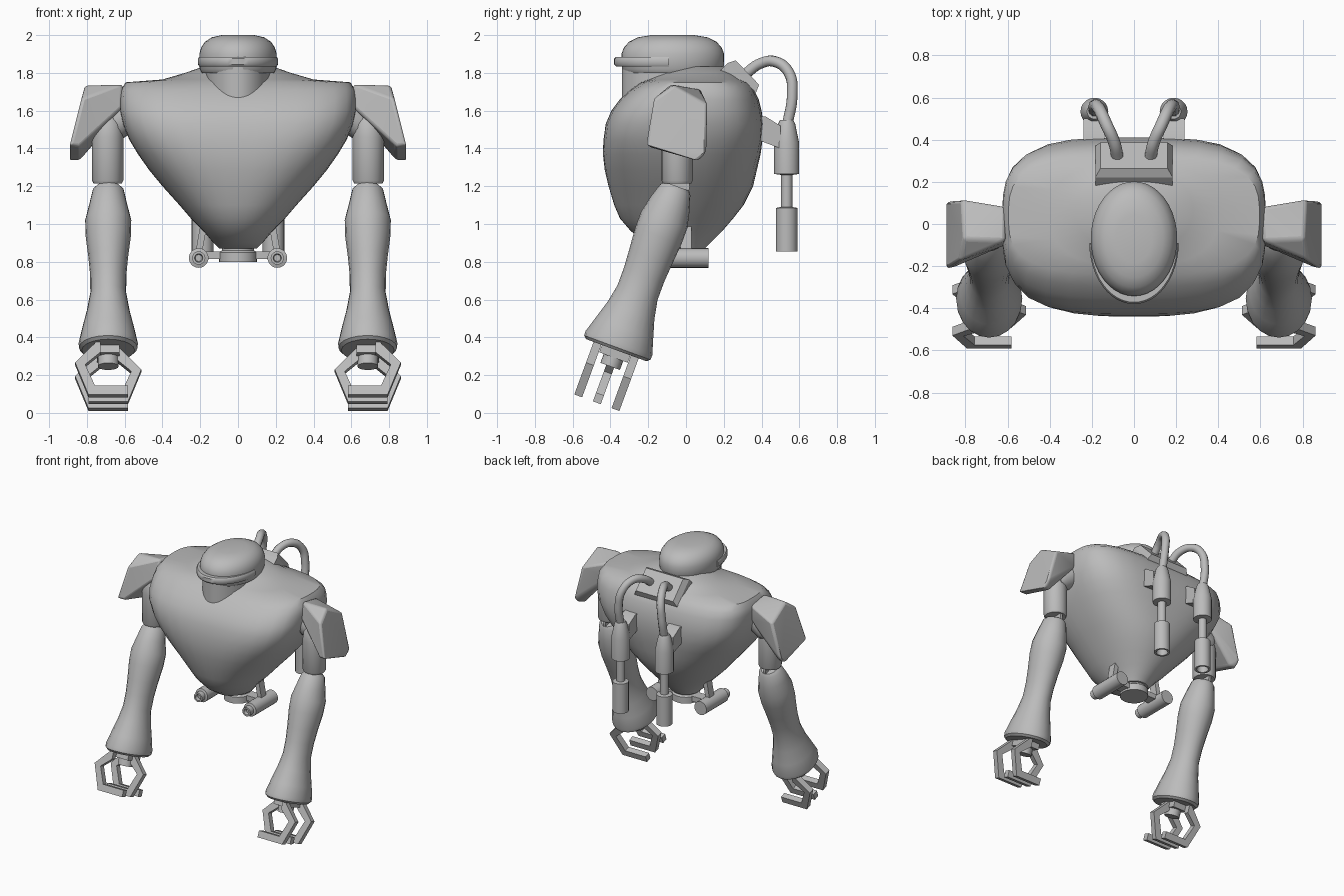
import bpy, bmesh, math
from mathutils import Vector

if "Cube" in bpy.data.objects:
    bpy.data.objects.remove(bpy.data.objects["Cube"])

grey = bpy.data.materials.new("plain_grey")
grey.diffuse_color = (0.5, 0.5, 0.5, 1)
grey.use_nodes = True
grey.node_tree.nodes["Principled BSDF"].inputs["Base Color"].default_value = grey.diffuse_color


def finish(name, bm, mirror=False, bevel=0, angle=40):
    """Turn a bmesh into a shaded object, with optional bevel and x mirror."""
    bmesh.ops.recalc_face_normals(bm, faces=bm.faces[:])
    me = bpy.data.meshes.new(name)
    bm.to_mesh(me)
    bm.free()
    ob = bpy.data.objects.new(name, me)
    bpy.context.collection.objects.link(ob)
    me.materials.append(grey)
    bpy.ops.object.select_all(action='DESELECT')
    ob.select_set(True)
    bpy.context.view_layer.objects.active = ob
    bpy.ops.object.shade_smooth_by_angle(angle=math.radians(angle))
    if bevel:
        b = ob.modifiers.new("bevel", 'BEVEL')
        b.width, b.segments, b.limit_method = bevel, 3, 'ANGLE'
        b.angle_limit = math.radians(25)
    if mirror:
        ob.modifiers.new("mirror", 'MIRROR')
    return ob


def loft(name, rings, **kw):
    """Skin a list of closed rings and cap both ends."""
    bm = bmesh.new()
    vs = [[bm.verts.new(p) for p in r] for r in rings]
    n = len(vs[0])
    for a, b in zip(vs, vs[1:]):
        for i in range(n):
            j = (i + 1) % n
            bm.faces.new((a[i], a[j], b[j], b[i]))
    bm.faces.new(vs[0])
    bm.faces.new(vs[-1])
    return finish(name, bm, **kw)


def oval(cx, cy, z, rx, ry, power=2, n=40):
    """Horizontal superellipse ring."""
    pts = []
    for i in range(n):
        c, s = math.cos(math.tau * i / n), math.sin(math.tau * i / n)
        k = (abs(c) ** power + abs(s) ** power) ** (-1 / power)
        pts.append((cx + rx * c * k, cy + ry * s * k, z))
    return pts


def spindle(name, start, axis, prof, u=(1, 0, 0), n=20, **kw):
    """Round part along an axis; prof holds (distance, radius[, second radius])."""
    start, d, u = Vector(start), Vector(axis).normalized(), Vector(u)
    w = d.cross(u)
    rings = [[start + d * p[0] + u * p[1] * math.cos(math.tau * i / n)
              + w * p[-1] * math.sin(math.tau * i / n) for i in range(n)] for p in prof]
    return loft(name, rings, **kw)


def hull(name, pts, **kw):
    bm = bmesh.new()
    for p in pts:
        bm.verts.new(p)
    r = bmesh.ops.convex_hull(bm, input=bm.verts[:])
    bmesh.ops.delete(bm, geom=list({g for g in r["geom_interior"] + r["geom_unused"]
                                    if isinstance(g, bmesh.types.BMVert)}), context='VERTS')
    bmesh.ops.dissolve_limit(bm, angle_limit=0.05, verts=bm.verts[:], edges=bm.edges[:])
    return finish(name, bm, **kw)


def box(name, x0, x1, y0, y1, z0, z1, **kw):
    return hull(name, [(x, y, z) for x in (x0, x1) for y in (y0, y1) for z in (z0, z1)], **kw)


# torso: z, half width, front y, back y, squareness
torso = [(0.87, .10, -.10, .10, 2), (0.90, .13, -.20, .13, 2), (0.96, .18, -.29, .19, 2.1),
         (1.03, .25, -.35, .25, 2.2), (1.10, .31, -.38, .305, 2.3), (1.20, .40, -.41, .355, 2.5),
         (1.285, .47, -.43, .375, 2.7), (1.37, .53, -.44, .395, 3), (1.445, .575, -.437, .405, 3.3),
         (1.53, .61, -.425, .41, 3.5), (1.60, .625, -.395, .40, 3.5), (1.66, .625, -.35, .385, 3.5),
         (1.71, .62, -.295, .36, 3.5), (1.75, .595, -.24, .32, 3.2), (1.765, .40, -.20, .29, 2.6),
         (1.80, .28, -.13, .26, 2.2), (1.835, .18, -.05, .20, 2)]
loft("torso", [oval(0, (f + b) / 2, z, hx, (b - f) / 2, p) for z, hx, f, b, p in torso])

# head dome, neck column and visor band
head = [(1.80, .93), (1.82, .99), (1.90, 1), (1.935, .95), (1.965, .85), (1.988, .68), (2.0, .42)]
loft("head_dome", [oval(0, -.07, z, .205 * k, .272 * k) for z, k in head])
loft("neck_column", [oval(0, -.08, z, .17, .26) for z in (1.6, 1.83)])
visor = []
for z, k in ((1.835, .97), (1.845, 1), (1.875, 1), (1.885, .97)):
    visor.append([(.212 * k * math.cos(a), -.09 + .29 * k * math.sin(a), z)
                  for a in (math.pi + math.pi * i / 24 for i in range(25))])
loft("visor_band", visor)

# shoulders
hull("shoulder_pad", [(.83, -.175, 1.66), (.81, -.07, 1.735), (.82, .115, 1.635),
                      (.89, -.215, 1.42), (.89, .06, 1.335), (.89, .11, 1.37),
                      (.84, -.20, 1.41), (.84, .06, 1.335), (.61, -.08, 1.74),
                      (.61, .08, 1.71), (.61, -.10, 1.62), (.61, .08, 1.60)],
     bevel=.022, mirror=True)
spindle("shoulder_joint", (.52, -.02, 1.62), (.17, 0, -.12), [(0, .09), (.2, .085), (.24, .06)],
        u=(0, 1, 0), mirror=True)

# arms
spindle("upper_arm", (.69, -.047, 1.58), (0, 0, -1),
        [(0, .05), (.05, .078), (.12, .083), (.35, .083), (.365, .075)], mirror=True)
spindle("elbow", (.678, -.05, 1.20), (1, 0, 0), [(0, .07), (.02, .07)], u=(0, 1, 0), mirror=True)
ARM, END = Vector((0, -.345, -.94)).normalized(), Vector((.687, -.367, .34))
spindle("forearm", (.687, -.05, 1.20), ARM,
        [(0, .06, .07), (.02, .082, .085), (.10, .10, .11), (.19, .122, .13), (.28, .12, .13),
         (.40, .105, .12), (.50, .096, .113), (.60, .095, .113), (.70, .113, .132),
         (.80, .138, .162), (.885, .157, .188), (.91, .155, .187), (.925, .14, .17)], mirror=True)
spindle("wrist", END - ARM * .04, ARM, [(0, .055), (.14, .055)], mirror=True)

# hands: points in (across, along the arm, front to back)
ACROSS, DEPTH = Vector((1, 0, 0)), Vector((0, .94, -.345)).normalized()


def hand_point(a, v, w):
    return END + ACROSS * a + ARM * v + DEPTH * w


hull("palm", [hand_point(a, v, w) for a in (-.06, .06) for v in (-.03, .05) for w in (-.08, .08)],
     mirror=True)
hook = [(.04, -.02), (.075, .02), (.175, .125), (.105, .305), (-.105, .305),
        (-.105, .255), (.07, .255), (.122, .135), (.04, .065)]
for name, side, w in (("front_finger", 1, -.105), ("thumb", -1, 0), ("rear_finger", 1, .105)):
    loft(name, [[hand_point(a * side, v, w + o) for a, v in hook] for o in (-.022, .022)],
         mirror=True, angle=20)

# waist socket and side thrusters
spindle("waist_socket", (0, 0, .80), (0, 0, 1), [(0, .10), (.05, .10), (.06, .085), (.09, .085)], n=28)
box("waist_bar", -.19, .19, -.03, .05, .815, .855)
spindle("waist_thruster", (.208, .12, .82), (0, -1, 0),
        [(0, .052), (.27, .052), (.275, .035), (.315, .035), (.315, .022), (.29, .018)], mirror=True)
hull("thruster_strut", [(x + dx, y, z) for x, z in ((.165, .99), (.19, .85))
                        for dx in (0, .035) for y in (-.03, .03)], mirror=True)

# back plate, tilted up and back
along, out = Vector((0, .69, -.72)), Vector((0, .72, .69))
back = Vector((0, .325, 1.802))


def plate(hx, hy, t):
    return [back + Vector((x, 0, 0)) + along * y + out * t
            for x, y in ((-hx, -hy), (hx, -hy), (hx, hy), (-hx, hy))]


loft("back_plate", [plate(.183, .108, -.12), plate(.183, .108, -.04), plate(.16, .09, 0)], angle=20)

# exhaust hoses, canisters and brackets
for s in (1, -1):
    cu = bpy.data.curves.new("hose", 'CURVE')
    cu.dimensions, cu.bevel_depth, cu.bevel_resolution = '3D', .029, 3
    cu.use_fill_caps = True
    sp = cu.splines.new('BEZIER')
    path = [(.077, .31, 1.79), (.095, .39, 1.848), (.13, .47, 1.86), (.165, .545, 1.80),
            (.185, .562, 1.68), (.188, .535, 1.52)]
    sp.bezier_points.add(len(path) - 1)
    for bp, (x, y, z) in zip(sp.bezier_points, path):
        bp.co = (x * s, y, z)
        bp.handle_left_type = bp.handle_right_type = 'AUTO'
    cu.materials.append(grey)
    bpy.context.collection.objects.link(bpy.data.objects.new("hose", cu))
spindle("canister", (.188, .533, 1.55), (0, 0, -1),
        [(0, .035), (.02, .045), (.12, .066), (.285, .066), (.29, .03), (.46, .03), (.465, .057),
         (.695, .057), (.695, .042), (.65, .036)], mirror=True)
hull("canister_bracket", [(x, y, z) for x in (.14, .24)
                          for y, z in ((.34, 1.57), (.42, 1.57), (.50, 1.52), (.50, 1.40), (.34, 1.46))],
     mirror=True)
